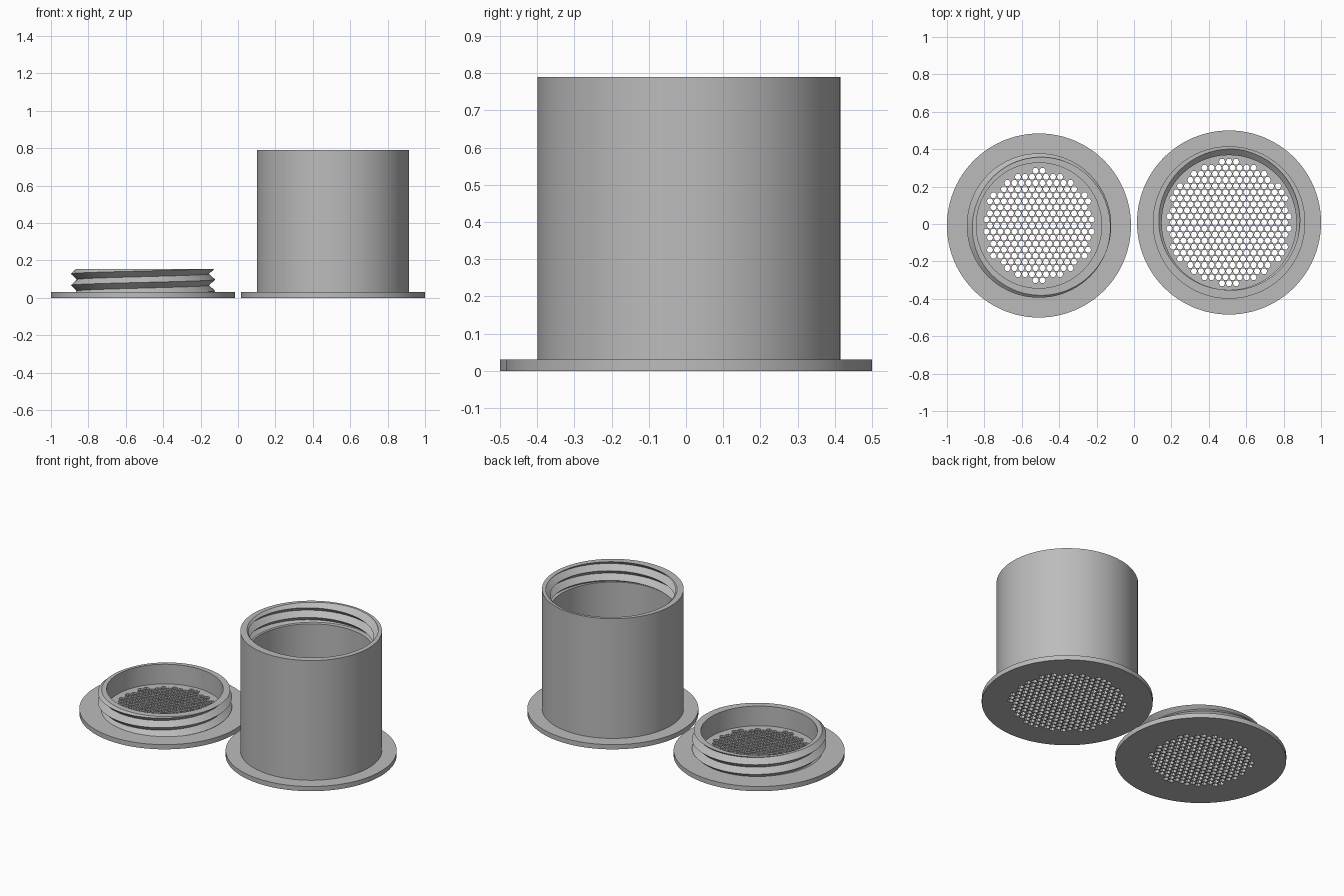
import bpy, bmesh, math

cube = bpy.data.objects.get("Cube")
if cube:
    bpy.data.objects.remove(cube)

SEG = 96
TAU = 2 * math.pi
FLANGE_R, FLANGE_H = 0.492, 0.03
PITCH = 0.061                      # thread rise per turn
HOLE_STEP, HOLE_R = 0.0375, 0.0172

grey = bpy.data.materials.new("plain grey")
grey.use_nodes = True
colour = (0.5, 0.5, 0.5, 1)
grey.diffuse_color = colour
grey.node_tree.nodes["Principled BSDF"].inputs["Base Color"].default_value = colour


def finish(name, bm, centre):
    bmesh.ops.recalc_face_normals(bm, faces=bm.faces)
    mesh = bpy.data.meshes.new(name)
    bm.to_mesh(mesh)
    bm.free()
    mesh.materials.append(grey)
    obj = bpy.data.objects.new(name, mesh)
    obj.location = (centre[0], centre[1], 0)
    bpy.context.collection.objects.link(obj)
    bpy.ops.object.select_all(action="DESELECT")
    obj.select_set(True)
    bpy.context.view_layer.objects.active = obj
    bpy.ops.object.shade_smooth_by_angle(angle=math.radians(25))


def add_ring(bm, x, y, r, sides):
    vs = [bm.verts.new((x + r * math.cos(TAU * i / sides),
                        y + r * math.sin(TAU * i / sides), 0)) for i in range(sides)]
    for i in range(sides):
        bm.edges.new((vs[i - 1], vs[i]))


# Round base plate pierced by a triangular grid of six-sided holes
def perforated_flange(name, centre, limit):
    bm = bmesh.new()
    add_ring(bm, 0, 0, FLANGE_R, SEG)
    row_step = HOLE_STEP * math.sqrt(3) / 2
    for row in range(-12, 13):
        for col in range(-12, 13):
            x = (col + 0.5 * (row % 2)) * HOLE_STEP
            y = row * row_step
            if math.hypot(x, y) < limit:
                add_ring(bm, x, y, HOLE_R, 6)
    bmesh.ops.triangle_fill(bm, edges=bm.edges[:], use_beauty=True)
    top = bmesh.ops.extrude_face_region(bm, geom=bm.faces[:], use_keep_orig=True)
    moved = [v for v in top["geom"] if isinstance(v, bmesh.types.BMVert)]
    bmesh.ops.translate(bm, verts=moved, vec=(0, 0, FLANGE_H))
    finish(name, bm, centre)


# Points up one side of a helical V thread, cut flat at its two ends
def thread(turn, low, high, root, crest, start):
    points = []
    for k in range(-5, int(2 * (high - low) / PITCH) + 5):
        z = start + PITCH * (turn + k / 2)
        z = min(max(z, low), high)
        u = ((z - start) / PITCH - turn) % 1
        points.append((root + (crest - root) * abs(1 - 2 * u), z))
    return points


# Closed wall whose cross-section may change with the angle
def wall(name, centre, section):
    bm = bmesh.new()
    columns = []
    for i in range(SEG + 1):
        a = TAU * i / SEG
        columns.append([bm.verts.new((r * math.cos(a), r * math.sin(a), z))
                        for r, z in section(i / SEG)])
    for left, right in zip(columns, columns[1:]):
        for j in range(len(left)):
            bm.faces.new((left[j - 1], right[j - 1], right[j], left[j]))
    bmesh.ops.remove_doubles(bm, verts=bm.verts, dist=0.00002)
    finish(name, bm, centre)


SUNK = 0.025                       # walls sink slightly into the flanges


def lid_section(turn):
    low, high = FLANGE_H, 0.155
    return ([(0.353, SUNK)] + thread(turn, low, high, 0.353, 0.386, 0.0975)
            + [(0.335, high), (0.335, SUNK)])


def cup_section(turn):
    low, high = 0.665, 0.79
    groove = thread(turn, low, high, 0.36, 0.394, 0.715)
    return ([(0.4075, SUNK), (0.4075, high)] + groove[::-1]
            + [(0.36, low), (0.36, SUNK)])


LID, CUP = (-0.508, -0.008), (0.508, 0.008)
perforated_flange("lid_flange", LID, 0.295)
wall("lid_threaded_collar", LID, lid_section)
perforated_flange("cup_flange", CUP, 0.33)
wall("cup_body", CUP, cup_section)
